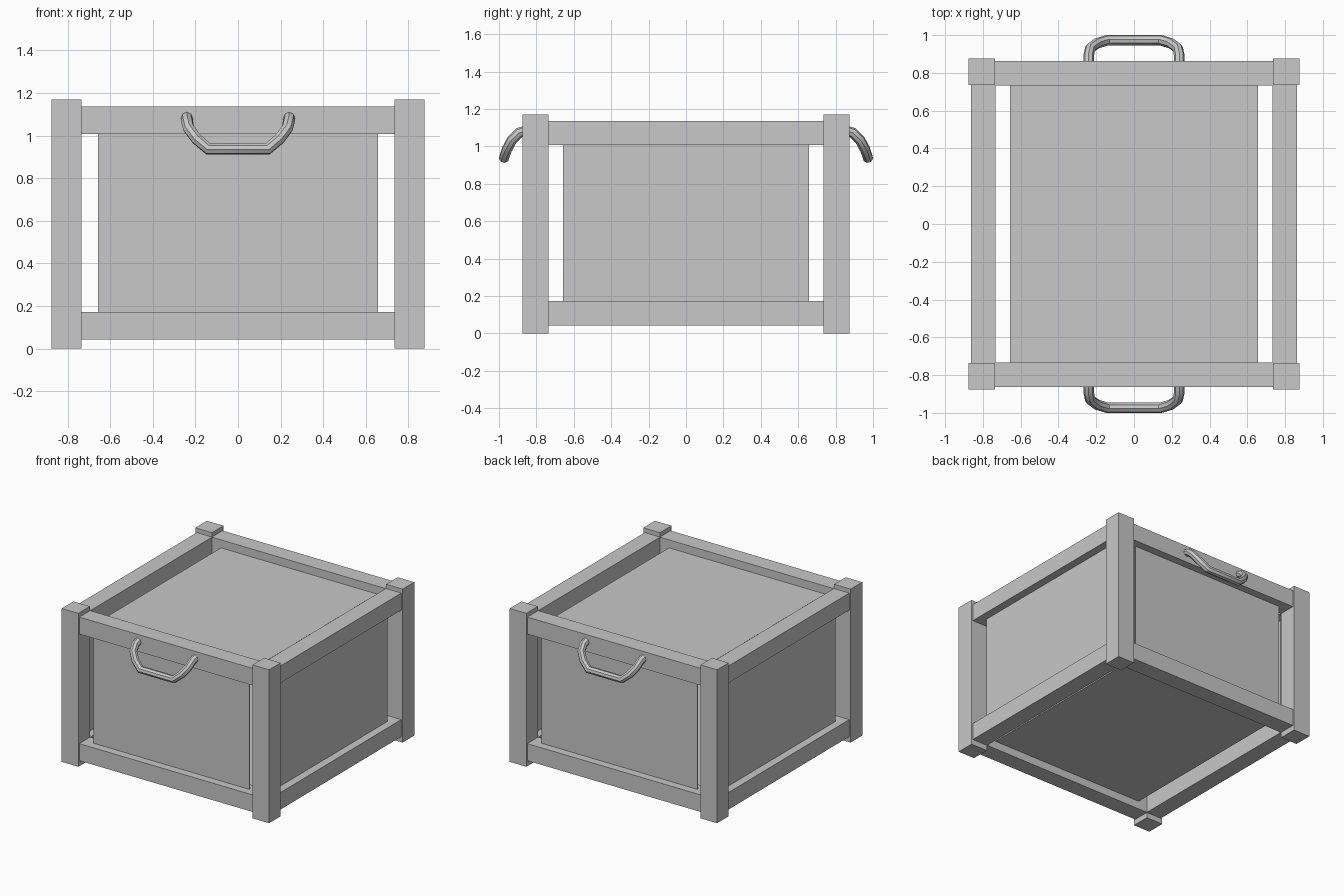
import bpy
import math

cube = bpy.data.objects.get("Cube")
if cube:
    bpy.data.objects.remove(cube, do_unlink=True)

# One flat grey
GREY = (0.58, 0.58, 0.58, 1)
grey = bpy.data.materials.new("light grey")
grey.use_nodes = True
grey.diffuse_color = GREY
grey.node_tree.nodes["Principled BSDF"].inputs["Base Color"].default_value = GREY


def box(name, centre, size):
    bpy.ops.mesh.primitive_cube_add(size=1, location=centre)
    obj = bpy.context.object
    obj.name = name
    obj.scale = size
    bpy.ops.object.transform_apply(location=False, rotation=False, scale=True)
    obj.data.materials.append(grey)
    return obj


HALF, POST, HEIGHT = 0.875, 0.14, 1.17
RAIL = 0.13
MID = 0.798                      # rail centre line from the middle
LOW, HIGH = 0.107, 1.072         # rail centre heights
INNER = HALF - POST
PANEL, THIN = 1.315, 0.008
RISE = HIGH - LOW

# Corner posts
for sx, side in ((-1, "right"), (1, "left")):
    for sy, end in ((-1, "front"), (1, "back")):
        centre = HALF - POST / 2
        box(f"{end}_{side}_post", (sx * centre, sy * centre, HEIGHT / 2),
            (POST, POST, HEIGHT))

# Rails between the posts, at the top and bottom of each side
for z, level in ((LOW, "lower"), (HIGH, "upper")):
    for s, end, side in ((-1, "front", "right"), (1, "back", "left")):
        box(f"{end}_{level}_rail", (0, s * MID, z), (2 * INNER, RAIL, RAIL))
        box(f"{side}_{level}_rail", (s * MID, 0, z), (RAIL, 2 * INNER, RAIL))

# Thin panels held on the rail centre lines
for s, end, side in ((-1, "front", "right"), (1, "back", "left")):
    box(f"{end}_panel", (0, s * MID, (LOW + HIGH) / 2), (PANEL, THIN, RISE))
    box(f"{side}_panel", (s * MID, 0, (LOW + HIGH) / 2), (THIN, PANEL, RISE))
for z, name in ((LOW, "floor_panel"), (HIGH, "lid_panel")):
    box(name, (0, 0, z), (PANEL, 2 * MID, THIN))

# Drooping tube handles on the front and back: half path, then mirrored
HALF_PATH = [(0.24, 0.85, 1.085), (0.24, 0.892, 1.073), (0.232, 0.93, 1.035),
             (0.195, 0.957, 0.985), (0.14, 0.973, 0.938)]


def handle(name, sy):
    path = HALF_PATH + [(-x, y, z) for x, y, z in reversed(HALF_PATH)]
    curve = bpy.data.curves.new(name, "CURVE")
    curve.dimensions = "3D"
    curve.bevel_depth = 0.028
    curve.bevel_resolution = 2
    curve.use_fill_caps = True
    spline = curve.splines.new("POLY")
    spline.points.add(len(path) - 1)
    for point, (x, y, z) in zip(spline.points, path):
        point.co = (x, sy * y, z, 1)
    obj = bpy.data.objects.new(name, curve)
    bpy.context.collection.objects.link(obj)
    bpy.ops.object.select_all(action="DESELECT")
    obj.select_set(True)
    bpy.context.view_layer.objects.active = obj
    bpy.ops.object.convert(target="MESH")
    obj = bpy.context.object
    obj.data.materials.clear()
    obj.data.materials.append(grey)
    bpy.ops.object.shade_smooth_by_angle(angle=math.radians(35))


handle("front_handle", -1)
handle("back_handle", 1)
